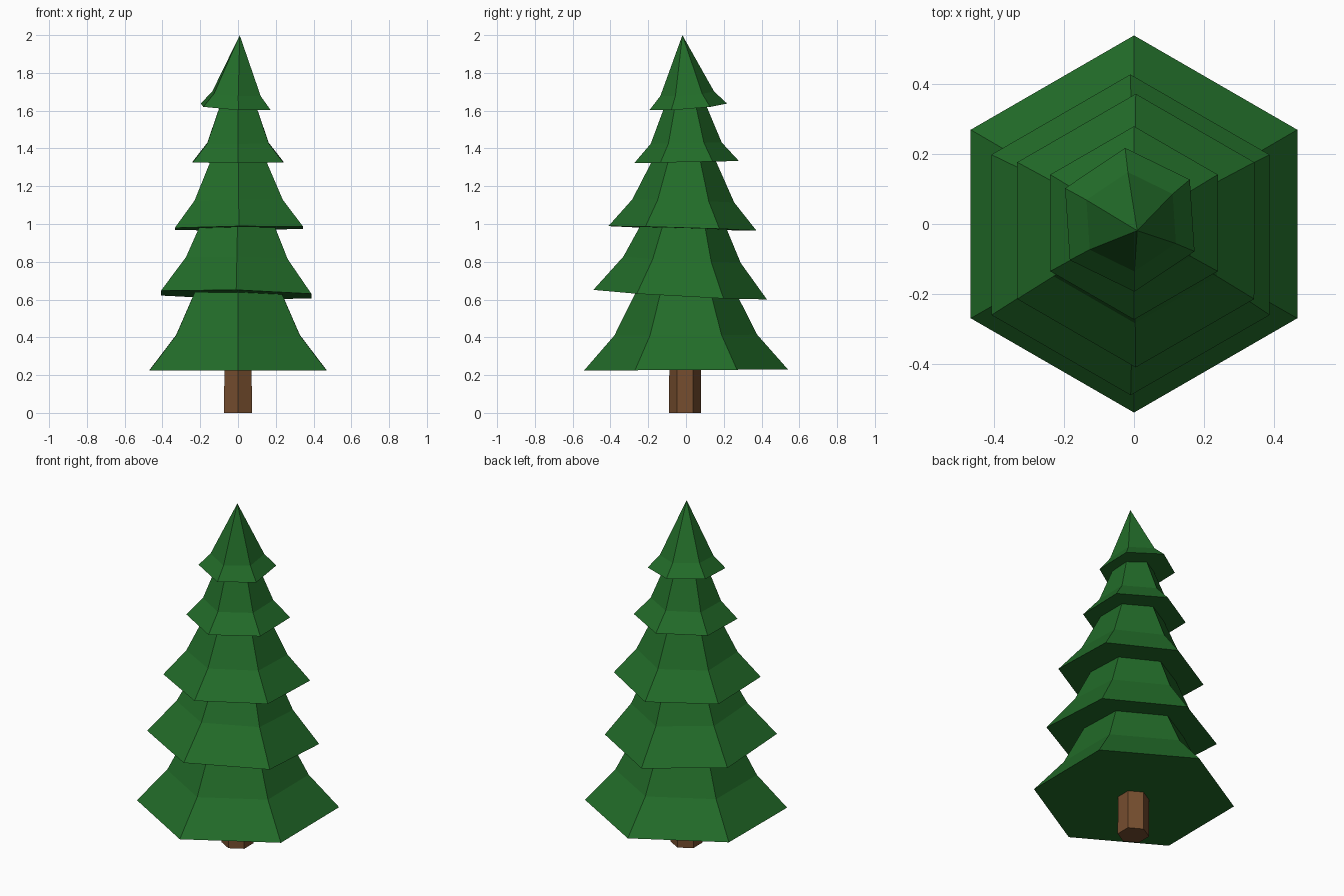
import bpy, bmesh, math

if "Cube" in bpy.data.objects:
    bpy.data.objects.remove(bpy.data.objects["Cube"])


def material(name, color):
    m = bpy.data.materials.new(name)
    m.diffuse_color = color
    m.use_nodes = True
    m.node_tree.nodes["Principled BSDF"].inputs["Base Color"].default_value = m.diffuse_color
    return m


green = material("needles", (0.016, 0.15, 0.022, 1))
brown = material("bark", (0.18, 0.075, 0.028, 1))


def hex_solid(name, profile, loc, rot, mat):
    """Closed six-sided lathe from (radius, height) pairs; radius 0 makes a tip."""
    bm = bmesh.new()
    rings = []
    for r, h in profile:
        n = 6 if r > 0 else 1
        rings.append([bm.verts.new((r * math.cos(math.radians(90 + 60 * i)),
                                    r * math.sin(math.radians(90 + 60 * i)), h))
                      for i in range(n)])
    for a, b in zip(rings, rings[1:]):
        for i in range(6):
            j = (i + 1) % 6
            if len(b) == 1:
                bm.faces.new((a[i], a[j], b[0]))
            else:
                bm.faces.new((a[i], a[j], b[j], b[i]))
    bm.faces.new(rings[0][::-1])
    if len(rings[-1]) > 1:
        bm.faces.new(rings[-1])
    bmesh.ops.recalc_face_normals(bm, faces=bm.faces)
    mesh = bpy.data.meshes.new(name)
    bm.to_mesh(mesh)
    bm.free()
    mesh.materials.append(mat)
    ob = bpy.data.objects.new(name, mesh)
    ob.location, ob.rotation_euler = loc, rot
    bpy.context.collection.objects.link(ob)


# Trunk
hex_solid("trunk", [(0.085, 0), (0.083, 0.3)], (0, -0.005, 0), (0, 0, 0), brown)

# Branch tiers, bottom to top: profile, base centre, slight tilt
tiers = [
    ([(0.54, 0), (0.378, 0.185), (0.25, 0.44)], (0, 0, 0.227), (0.005, 0, 0)),
    ([(0.46, 0), (0.311, 0.185), (0.215, 0.385)], (-0.01, -0.031, 0.626), (-0.055, 0.02, 0)),
    ([(0.392, 0), (0.27, 0.145), (0.16, 0.375)], (0.005, -0.019, 0.977), (-0.03, -0.01, 0)),
    ([(0.277, 0), (0.188, 0.1), (0.105, 0.31)], (0, 0.003, 1.328), (0.02, 0, 0)),
    ([(0.207, 0), (0.143, 0.07), (0, 0.381)], (-0.012, 0.012, 1.62),
     (0.085, 0.05, math.radians(4))),
]
for k, (profile, loc, rot) in enumerate(tiers, 1):
    hex_solid(f"branch_tier_{k}", profile, loc, rot, green)
